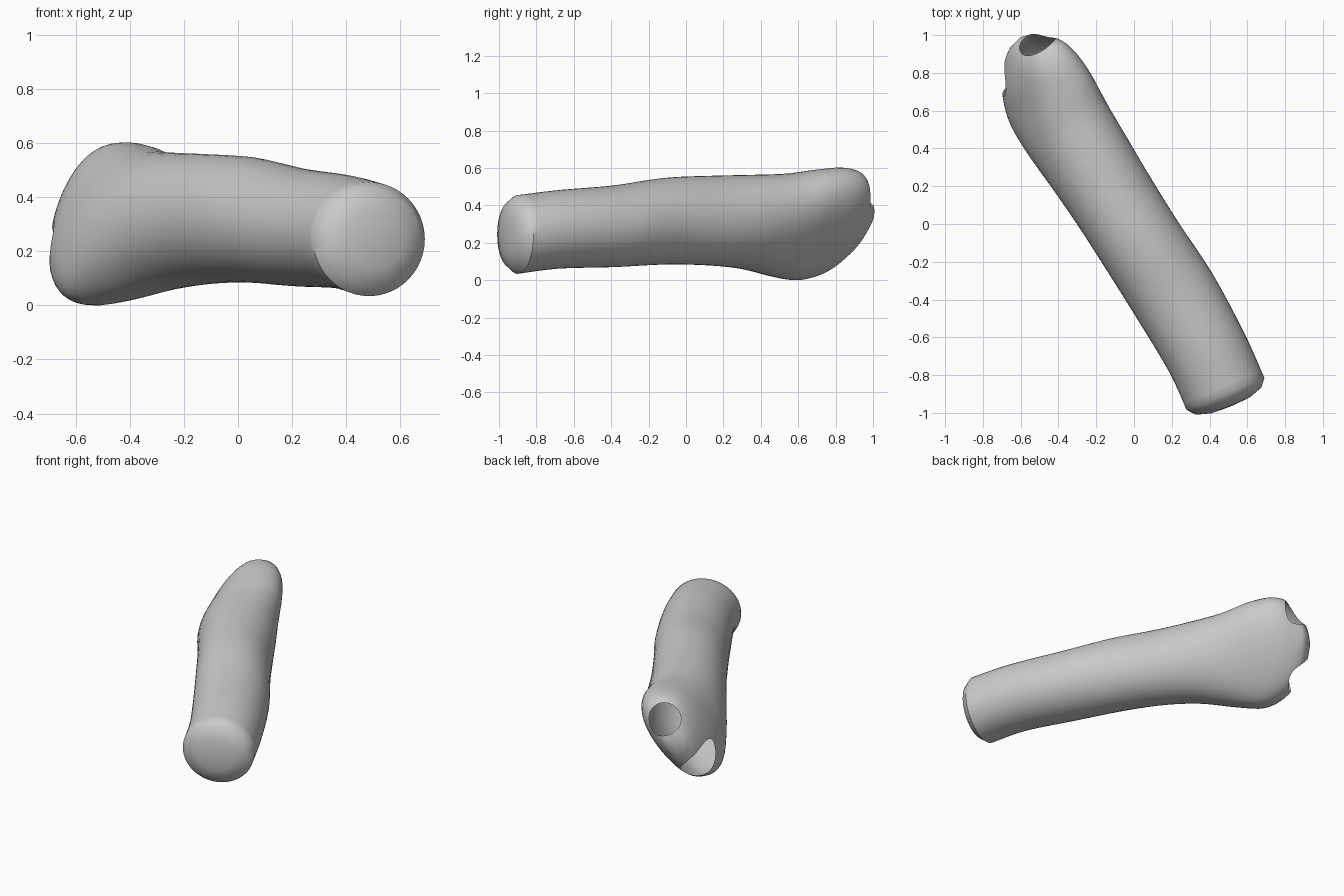
import bpy, bmesh, math
from mathutils import Vector

if "Cube" in bpy.data.objects:
    bpy.data.objects.remove(bpy.data.objects["Cube"])

D = Vector((-0.53, 0.85, 0))   # direction along the tube
N = Vector((0.85, 0.53, 0))    # direction across the tube
UP = Vector((0, 0, 1))
SIDES = 48


def place(t, s, z):
    return D * t + N * s + UP * z


# Stations: along, left, right, bottom, top, lean, end skew, egg shape
STATIONS = [
    (-1.018, -0.284, 0.154, 0.034, 0.455, 0.00, -0.17, 0.0),
    (-0.780, -0.256, 0.190, 0.062, 0.482, 0.00, -0.08, 0.0),
    (-0.440, -0.251, 0.213, 0.070, 0.507, 0.00, 0.00, 0.0),
    (-0.120, -0.252, 0.204, 0.084, 0.547, 0.00, 0.00, 0.0),
    (0.160, -0.256, 0.204, 0.079, 0.558, 0.00, 0.00, 0.0),
    (0.400, -0.268, 0.209, 0.058, 0.563, 0.02, 0.00, 0.05),
    (0.620, -0.280, 0.206, 0.018, 0.570, 0.06, 0.00, 0.15),
    (0.790, -0.272, 0.204, 0.000, 0.592, 0.10, 0.00, 0.25),
    (0.930, -0.232, 0.198, 0.035, 0.602, 0.10, 0.00, 0.25),
    (1.030, -0.172, 0.170, 0.105, 0.578, 0.08, 0.00, 0.25),
    (1.100, -0.115, 0.115, 0.185, 0.505, 0.05, 0.00, 0.15),
    (1.138, -0.060, 0.075, 0.275, 0.420, 0.02, 0.00, 0.0),
]


def smooth_rows(rows, steps):
    """Catmull-Rom interpolation through the stations."""
    out = []
    last = len(rows) - 1
    for i in range(last):
        quad = [rows[max(0, min(last, i + j))] for j in (-1, 0, 1, 2)]
        for k in range(steps):
            u = k / steps
            out.append([0.5 * (2 * b + (c - a) * u
                               + (2 * a - 5 * b + 4 * c - e) * u * u
                               + (3 * b - a - 3 * c + e) * u ** 3)
                        for a, b, c, e in zip(*quad)])
    return out + [list(rows[-1])]


def section(row):
    t, left, right, low, high, lean, skew, egg = row
    s0, z0 = (left + right) / 2, (low + high) / 2
    half_w, half_h = (right - left) / 2, (high - low) / 2
    a = math.sqrt(max(half_w ** 2 - lean ** 2, 1e-4))
    pts = []
    for i in range(SIDES):
        ang = math.tau * i / SIDES
        c, h = math.cos(ang), math.sin(ang)
        # right flank tucks in below, left flank is fuller
        wide = c * (1 + egg * h) if c > 0 else -abs(c) ** (1 - 0.8 * egg)
        s = a * wide + lean * h
        pts.append(place(t + skew * s, s0 + s, z0 + half_h * h))
    return pts


bm = bmesh.new()
rings = [section(r) for r in smooth_rows(STATIONS, 4)]

# Bulging cap at the front end
front = rings[0]
mid = sum(front, Vector()) / SIDES
out_dir = (front[SIDES // 4] - mid).cross(front[0] - mid).normalized()
if out_dir.dot(D) > 0:
    out_dir.negate()
cap = [[mid + (p - mid) * f + out_dir * h for p in front]
       for f, h in ((0.5, 0.066), (0.84, 0.042))]
rings = cap + rings

loops = [[bm.verts.new(p) for p in ring] for ring in rings]
for r0, r1 in zip(loops, loops[1:]):
    for i in range(SIDES):
        j = (i + 1) % SIDES
        bm.faces.new((r0[i], r0[j], r1[j], r1[i]))
for ring, tip in ((loops[0], mid + out_dir * 0.072), (loops[-1], place(1.155, 0.015, 0.35))):
    v = bm.verts.new(tip)
    for i in range(SIDES):
        bm.faces.new((ring[i], ring[(i + 1) % SIDES], v))
bmesh.ops.recalc_face_normals(bm, faces=bm.faces)

mesh = bpy.data.meshes.new("tube_body")
bm.to_mesh(mesh)
bm.free()
body = bpy.data.objects.new("tube_body", mesh)
bpy.context.collection.objects.link(body)
bpy.context.view_layer.objects.active = body
body.select_set(True)

# Two round openings at the back end: centre, outward axis, radius
OPENINGS = [
    (place(1.07, 0.070, 0.475), (D * 0.75 + N * 0.15 + UP * 0.62).normalized(), 0.10),
    (place(1.00, -0.125, 0.195), (D * 0.8 - N * 0.25 - UP * 0.55).normalized(), 0.118),
]
DEPTH = 0.13
for centre, axis, radius in OPENINGS:
    cb = bmesh.new()
    bmesh.ops.create_cone(cb, cap_ends=True, segments=32, radius1=radius,
                          radius2=radius, depth=2 * DEPTH)
    cm = bpy.data.meshes.new("opening_cutter")
    cb.to_mesh(cm)
    cb.free()
    cutter = bpy.data.objects.new("opening_cutter", cm)
    bpy.context.collection.objects.link(cutter)
    cutter.rotation_euler = axis.to_track_quat('Z', 'Y').to_euler()
    cutter.location = centre
    cutter.hide_render = True
    mod = body.modifiers.new("opening", 'BOOLEAN')
    mod.operation = 'DIFFERENCE'
    mod.solver = 'EXACT'
    mod.object = cutter
    bpy.context.view_layer.update()
    bpy.ops.object.modifier_apply(modifier=mod.name)
    bpy.data.objects.remove(cutter)


def inside(p, opening):
    centre, axis, radius = opening
    rel = p - centre
    h = rel.dot(axis)
    return abs(h) < DEPTH + 0.002 and (rel - axis * h).length < radius + 0.001


# Remove the cut walls so the tube is a hollow shell
bm = bmesh.new()
bm.from_mesh(mesh)
walls = [f for f in bm.faces
         if any(all(inside(v.co, o) for v in f.verts) for o in OPENINGS)]
bmesh.ops.delete(bm, geom=walls, context='FACES')
bm.to_mesh(mesh)
bm.free()

# Single plain grey
grey = bpy.data.materials.new("plain_grey")
grey.diffuse_color = (0.59, 0.59, 0.59, 1)
grey.use_nodes = True
grey.node_tree.nodes["Principled BSDF"].inputs["Base Color"].default_value = grey.diffuse_color
mesh.materials.clear()
mesh.materials.append(grey)
bpy.ops.object.shade_smooth_by_angle(angle=math.radians(40))
